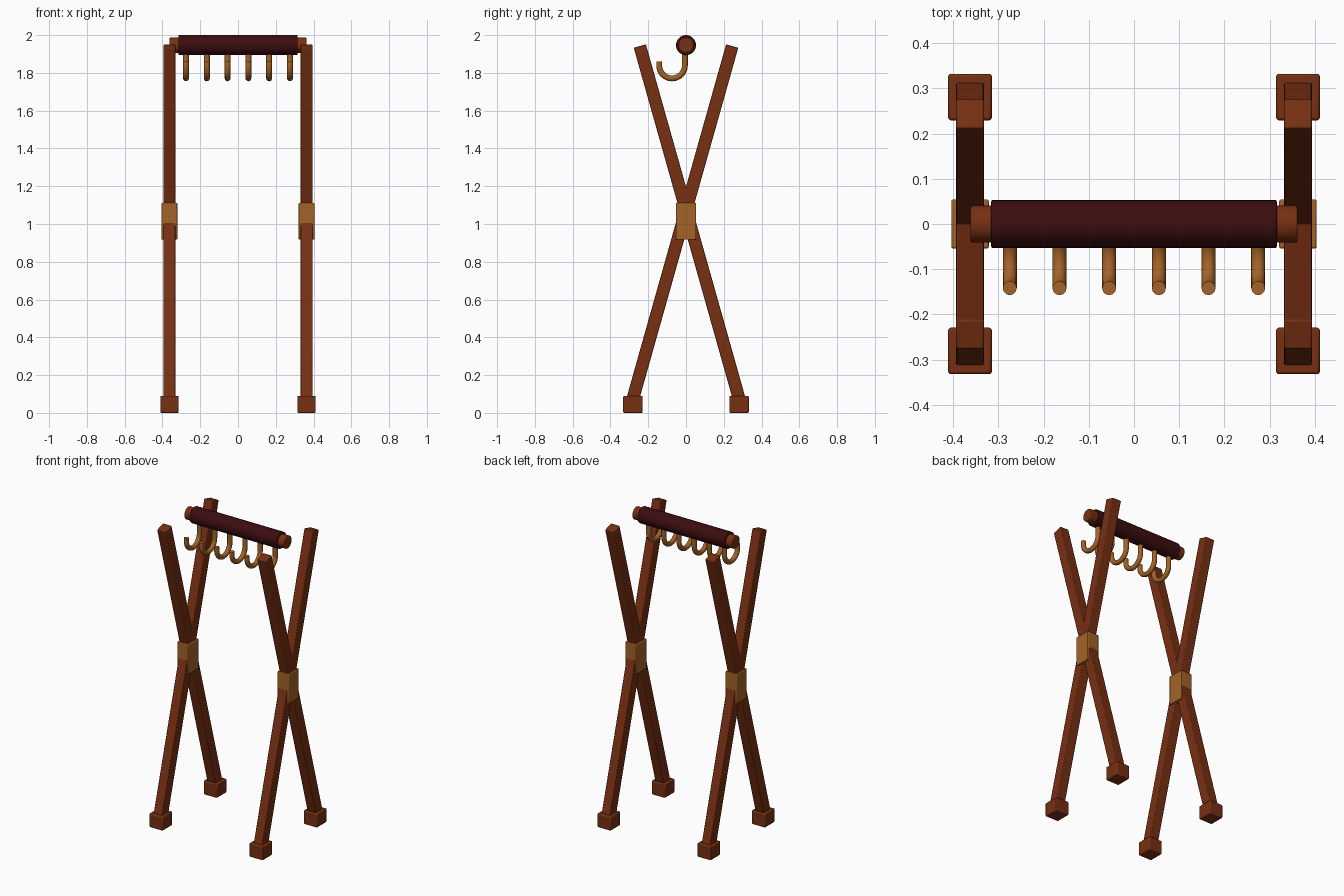
import bpy
import math
from mathutils import Vector

cube = bpy.data.objects.get("Cube")
if cube:
    bpy.data.objects.remove(cube, do_unlink=True)


def material(name, rgb):
    m = bpy.data.materials.new(name)
    m.use_nodes = True
    m.diffuse_color = (*rgb, 1)
    m.node_tree.nodes["Principled BSDF"].inputs["Base Color"].default_value = (*rgb, 1)
    return m


WOOD = material("red brown wood", (0.185, 0.029, 0.006))
BRASS = material("golden brown", (0.37, 0.125, 0.02))
LEATHER = material("dark maroon", (0.045, 0.004, 0.005))


def finish(obj, name, mat, bevel):
    obj.name = name
    obj.data.materials.append(mat)
    bpy.ops.object.transform_apply(location=False, rotation=False, scale=True)
    if bevel:
        mod = obj.modifiers.new("soft edges", "BEVEL")
        mod.width = bevel
        mod.segments = 2
        mod.limit_method = "ANGLE"
    bpy.ops.object.shade_smooth_by_angle(angle=math.radians(35))
    return obj


def box(name, centre, size, mat, tilt=0, bevel=0.004):
    bpy.ops.mesh.primitive_cube_add(size=1, location=centre, rotation=(tilt, 0, 0))
    obj = bpy.context.object
    obj.scale = size
    return finish(obj, name, mat, bevel)


def rod(name, radius, length, mat, bevel):
    bpy.ops.mesh.primitive_cylinder_add(vertices=32, radius=radius, depth=length,
                                        location=(0, 0, BAR_Z), rotation=(0, math.pi / 2, 0))
    return finish(bpy.context.object, name, mat, bevel)


BAR_Z = 1.947
SIDE_X = 0.363

# Crossed legs, feet and wrapped joints at both ends
for side, sx in (("left", 1), ("right", -1)):
    x = sx * SIDE_X
    for end, sy in (("front", -1), ("back", 1)):
        foot = Vector((x, sy * 0.294, 0.03))
        top = Vector((x, -sy * 0.2445, 1.942))
        span = top - foot
        tilt = math.atan2(-span.y, span.z)
        box(f"{end}_{side}_leg", (foot + top) / 2, (0.062, 0.067, span.length), WOOD, tilt)
        box(f"{end}_{side}_foot", (x, sy * 0.281, 0.045), (0.097, 0.103, 0.09), WOOD, bevel=0.006)
    box(f"{side}_joint_wrap", (x, 0, 1.014), (0.083, 0.108, 0.194), BRASS)

# Top bar with its thicker grip
rod("top_bar", 0.041, 0.724, WOOD, 0.004)
rod("bar_grip", 0.053, 0.632, LEATHER, 0.003)

# Hooks: a straight shank into the grip, a half ring and a short tip
ring, cy, cz = 0.068, -0.074, 1.839
path = [(cy + ring, 1.91)]
path += [(cy + ring * math.cos(a), cz - ring * math.sin(a))
         for a in (math.pi * i / 16 for i in range(17))]
path.append((cy - ring, 1.86))
for i in range(6):
    curve = bpy.data.curves.new(f"hook_{i + 1}", "CURVE")
    curve.dimensions = "3D"
    curve.bevel_depth = 0.0155
    curve.bevel_resolution = 4
    curve.use_fill_caps = True
    spline = curve.splines.new("POLY")
    spline.points.add(len(path) - 1)
    for p, (y, z) in zip(spline.points, path):
        p.co = (0, y, z, 1)
    spline.use_smooth = True
    hook = bpy.data.objects.new(f"hook_{i + 1}", curve)
    hook.location.x = -0.275 + i * 0.11
    bpy.context.collection.objects.link(hook)
    bpy.ops.object.select_all(action="DESELECT")
    hook.select_set(True)
    bpy.context.view_layer.objects.active = hook
    bpy.ops.object.convert(target="MESH")
    finish(bpy.context.object, f"hook_{i + 1}", BRASS, 0)
